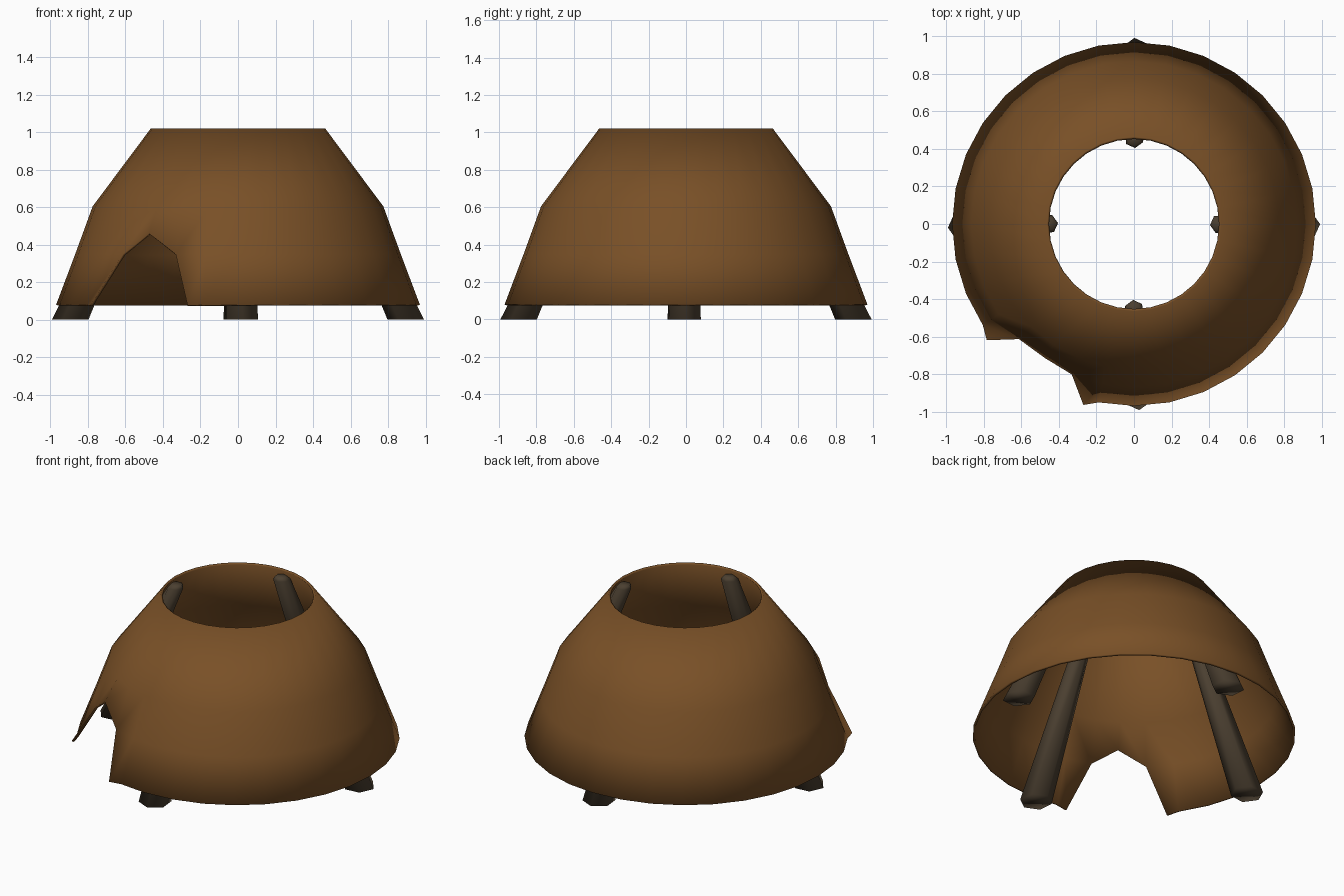
import bpy, bmesh, math
from mathutils import Vector

if "Cube" in bpy.data.objects:
    bpy.data.objects.remove(bpy.data.objects["Cube"])


def material(name, color):
    m = bpy.data.materials.new(name)
    m.diffuse_color = (*color, 1)
    m.use_nodes = True
    m.node_tree.nodes["Principled BSDF"].inputs["Base Color"].default_value = m.diffuse_color
    return m


def make_object(name, bm, mat):
    bmesh.ops.recalc_face_normals(bm, faces=bm.faces)
    for f in bm.faces:
        f.smooth = True
    me = bpy.data.meshes.new(name)
    bm.to_mesh(me)
    bm.free()
    me.materials.append(mat)
    ob = bpy.data.objects.new(name, me)
    bpy.context.collection.objects.link(ob)
    return ob


hide = material("hide", (0.19, 0.08, 0.02))
wood = material("wood", (0.07, 0.05, 0.03))

# Tent cover: rings of a 32-sided profile, open at top and bottom
SEG = 32
profile = [(0.97, 0.08), (0.868, 0.35), (0.775, 0.605), (0.465, 1.02)]
bm = bmesh.new()
rings = []
for r, z in profile:
    rings.append([bm.verts.new((r * math.cos(2 * math.pi * i / SEG),
                                r * math.sin(2 * math.pi * i / SEG), z))
                  for i in range(SEG)])
for low, high in zip(rings, rings[1:]):
    for i in range(SEG):
        j = (i + 1) % SEG
        bm.faces.new((low[i], low[j], high[j], high[i]))

# Doorway: split at the front left, peak raised, flaps pulled open
door = 21
rings[1][door].co = (-0.475, -0.715, 0.46)
rings[0][door - 1].co = (-0.785, -0.62, 0.08)
rings[0][door + 1].co = (-0.27, -0.965, 0.08)
bmesh.ops.delete(bm, geom=[rings[0][door]], context='VERTS')
cover = make_object("tent_cover", bm, hide)
solid = cover.modifiers.new("thickness", 'SOLIDIFY')
solid.thickness = 0.015
solid.offset = -1


# Leaning poles: tapered six-sided logs with a rounded upper end
def pole(name, angle, side):
    out = Vector((math.cos(angle), math.sin(angle), 0))
    across = Vector((-math.sin(angle), math.cos(angle), 0))
    bm = bmesh.new()
    loops = []
    for dist, z, rad in [(0.895, 0, 0.098), (0.457, 0.955, 0.052), (0.45, 0.975, 0.035)]:
        c = out * dist + across * side * (1 - z) + Vector((0, 0, z))
        loops.append([bm.verts.new(c + out * rad * math.cos(a) + across * rad * math.sin(a))
                      for a in (math.pi / 3 * k + 0.1 for k in range(6))])
    for low, high in zip(loops, loops[1:]):
        for k in range(6):
            n = (k + 1) % 6
            bm.faces.new((low[k], low[n], high[n], high[k]))
    bm.faces.new(loops[0])
    bm.faces.new(loops[-1])
    make_object(name, bm, wood)


for name, deg, side in [("right_pole", 0, -0.01), ("back_pole", 90, -0.012),
                        ("left_pole", 180, 0.01), ("front_pole", 270, 0.018)]:
    pole(name, math.radians(deg), side)
